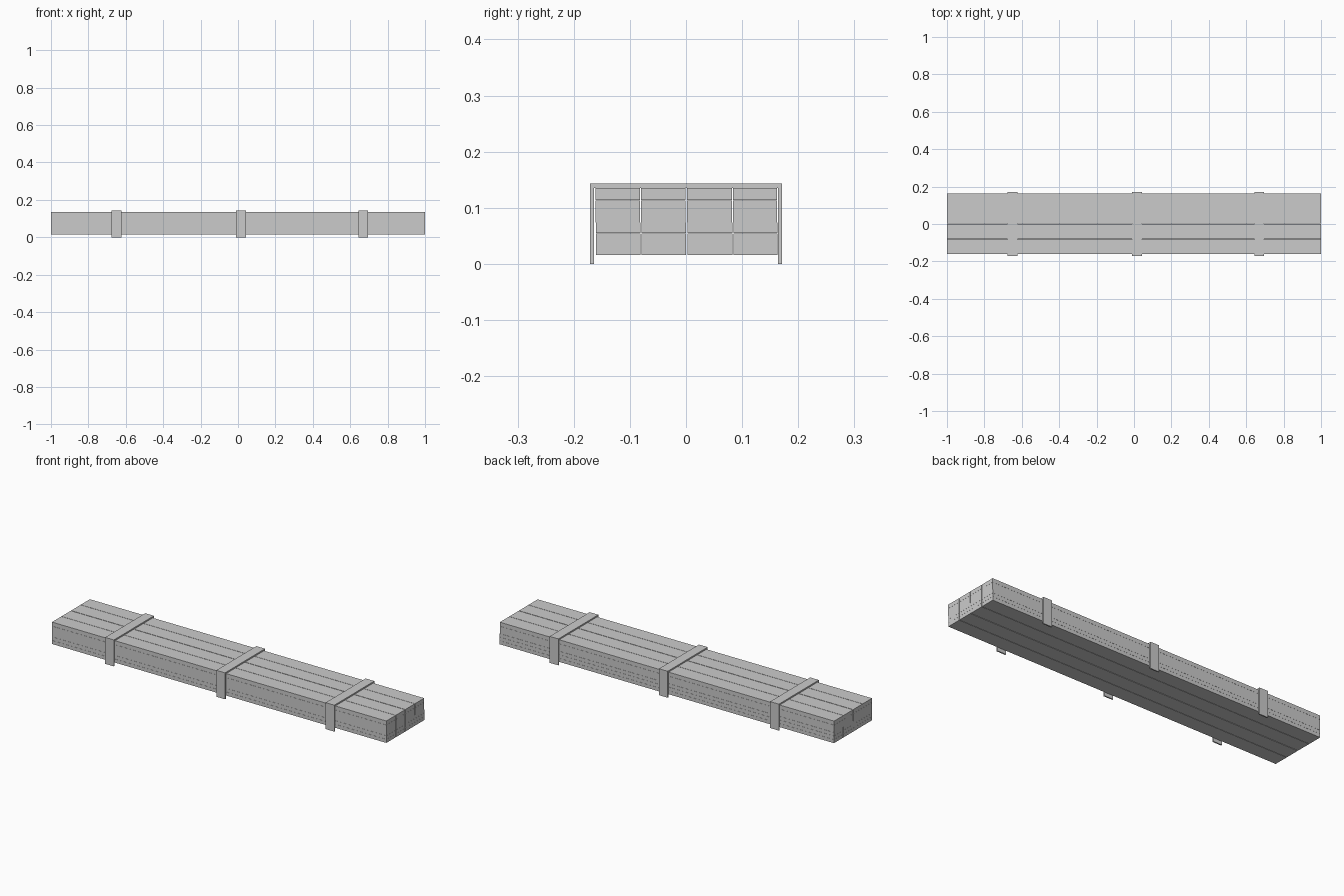
import bpy, bmesh

if "Cube" in bpy.data.objects:
    bpy.data.objects.remove(bpy.data.objects["Cube"])


def finish(name, bm):
    bmesh.ops.recalc_face_normals(bm, faces=bm.faces)
    mesh = bpy.data.meshes.new(name)
    bm.to_mesh(mesh)
    bm.free()
    obj = bpy.data.objects.new(name, mesh)
    bpy.context.collection.objects.link(obj)
    return obj


def box(name, x, y, z):
    bm = bmesh.new()
    bmesh.ops.create_cube(bm, size=1)
    for v in bm.verts:
        v.co = [(r[0] + r[1]) / 2 + c * (r[1] - r[0]) for r, c in zip((x, y, z), v.co)]
    return finish(name, bm)


# Stacked planks: five layers of four, the lower ones shifted slightly sideways
layers = [(0.0160, 0.0350, 0.001), (0.0355, 0.0545, 0.001), (0.0550, 0.0735, 0.001),
          (0.0735, 0.1130, 0.0), (0.1135, 0.1350, 0.0)]
columns = [(-0.161, -0.082), (-0.080, -0.001), (0.002, 0.082), (0.084, 0.1625)]
for i, (z0, z1, shift) in enumerate(layers):
    for j, (y0, y1) in enumerate(columns):
        box(f"plank_{i + 1}_{j + 1}", (-1, 1), (y0 + shift, y1 + shift), (z0, z1))

# Binding straps: a U profile open at the bottom, extruded along x
profile = [(-0.171, 0), (-0.171, 0.143), (0.171, 0.143), (0.171, 0),
           (0.164, 0), (0.164, 0.1355), (-0.164, 0.1355), (-0.164, 0)]
for i, x in enumerate((-0.649, 0.016, 0.670)):
    bm = bmesh.new()
    face = bm.faces.new([bm.verts.new((x - 0.026, y, z)) for y, z in profile])
    ext = bmesh.ops.extrude_face_region(bm, geom=[face], use_keep_orig=True)
    verts = [g for g in ext["geom"] if isinstance(g, bmesh.types.BMVert)]
    bmesh.ops.translate(bm, verts=verts, vec=(0.052, 0, 0))
    finish(f"strap_{i + 1}", bm)
